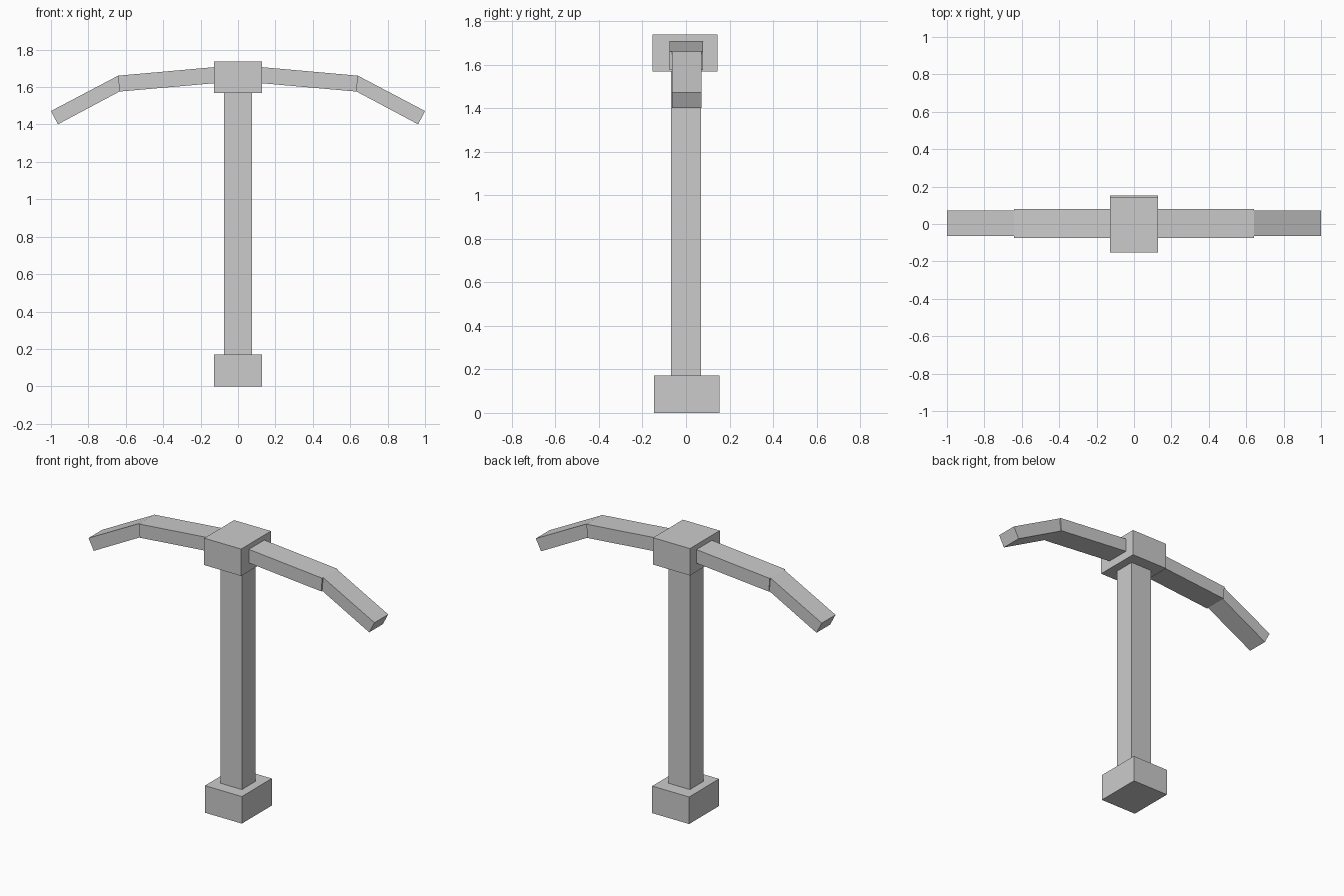
import bpy
import bmesh

cube = bpy.data.objects.get("Cube")
if cube:
    bpy.data.objects.remove(cube, do_unlink=True)

grey = bpy.data.materials.new("light_grey")
grey.use_nodes = True
grey.diffuse_color = (0.6, 0.6, 0.6, 1)
grey.node_tree.nodes["Principled BSDF"].inputs["Base Color"].default_value = (0.6, 0.6, 0.6, 1)


def prism(name, profile, y0, y1):
    """Extrude an x-z profile from y0 to y1."""
    bm = bmesh.new()
    face = bm.faces.new([bm.verts.new((x, y0, z)) for x, z in profile])
    out = bmesh.ops.extrude_face_region(bm, geom=[face])
    verts = [v for v in out["geom"] if isinstance(v, bmesh.types.BMVert)]
    bmesh.ops.translate(bm, verts=verts, vec=(0, y1 - y0, 0))
    bmesh.ops.recalc_face_normals(bm, faces=bm.faces)
    mesh = bpy.data.meshes.new(name)
    bm.to_mesh(mesh)
    bm.free()
    mesh.materials.append(grey)
    obj = bpy.data.objects.new(name, mesh)
    bpy.context.collection.objects.link(obj)
    return obj


def block(name, half_x, y0, y1, z0, z1):
    profile = [(-half_x, z0), (half_x, z0), (half_x, z1), (-half_x, z1)]
    return prism(name, profile, y0, y1)


# Handle with its end block and the head block
block("handle_end", 0.129, -0.146, 0.153, 0, 0.171)
block("handle", 0.075, -0.068, 0.068, 0.16, 1.58)
block("head_block", 0.129, -0.153, 0.145, 1.568, 1.738)

# Curved head: two straight segments per side, mirrored across x
inner = prism("inner_arms", [(0.1, 1.623), (0.634, 1.576), (0.641, 1.661), (0.1, 1.709)],
              -0.075, 0.079)
outer = prism("outer_arms", [(0.62, 1.583), (0.634, 1.576), (0.963, 1.401),
                             (1.0, 1.472), (0.641, 1.661), (0.62, 1.66)],
              -0.065, 0.072)
for arm in (inner, outer):
    arm.modifiers.new("mirror", "MIRROR").use_axis[0] = True
